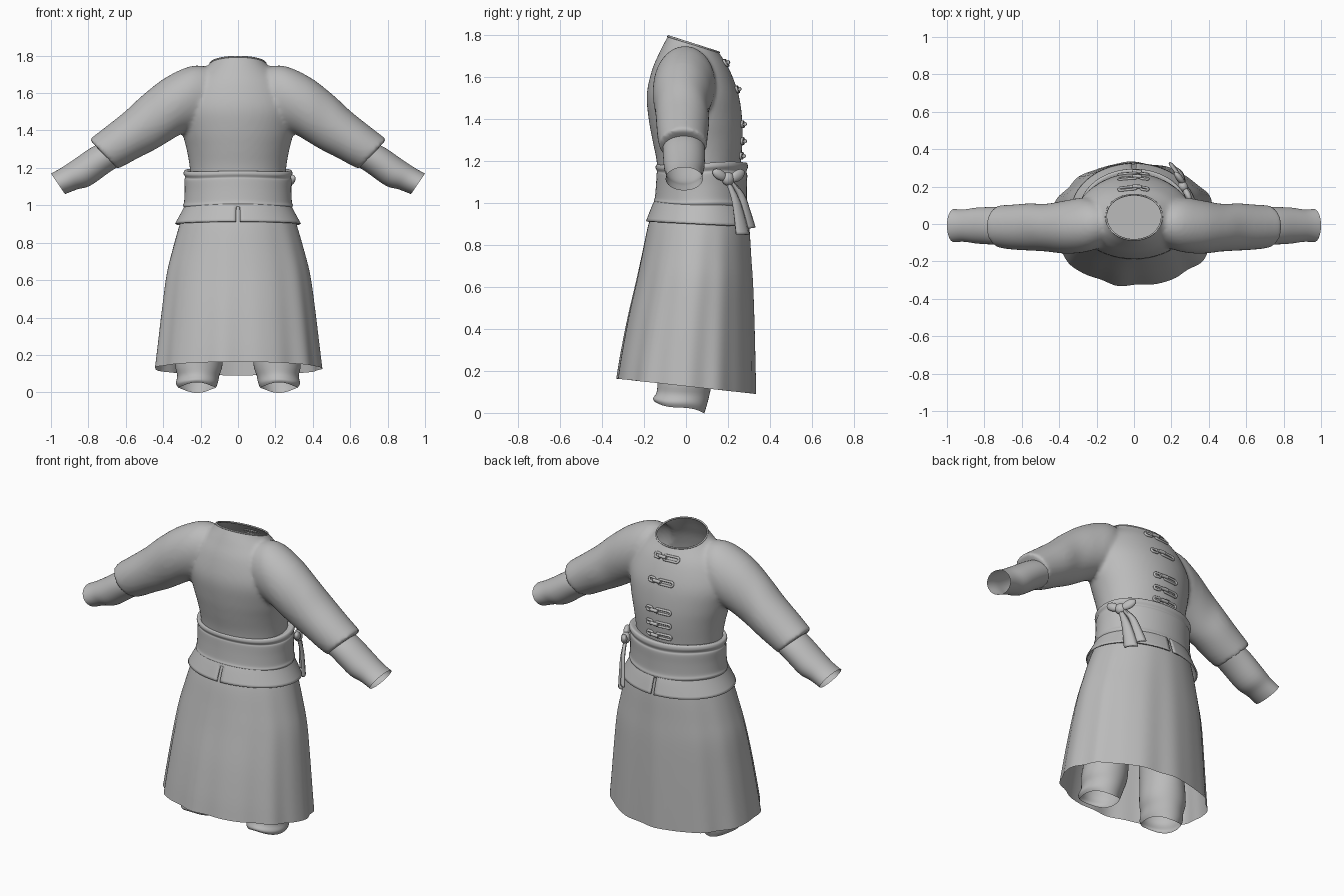
import bpy, bmesh, math
from mathutils import Vector
from mathutils.bvhtree import BVHTree

if "Cube" in bpy.data.objects:
    bpy.data.objects.remove(bpy.data.objects["Cube"])

cloth = bpy.data.materials.new("grey cloth")
cloth.diffuse_color = (0.5, 0.5, 0.5, 1)
cloth.use_nodes = True
cloth.node_tree.nodes["Principled BSDF"].inputs["Base Color"].default_value = cloth.diffuse_color


def finish(name, bm, angle=40):
    me = bpy.data.meshes.new(name)
    bmesh.ops.recalc_face_normals(bm, faces=bm.faces[:])
    bm.to_mesh(me)
    bm.free()
    me.materials.append(cloth)
    ob = bpy.data.objects.new(name, me)
    bpy.context.collection.objects.link(ob)
    smooth(ob, angle)
    return ob


def smooth(ob, angle=40):
    bpy.ops.object.select_all(action='DESELECT')
    ob.select_set(True)
    bpy.context.view_layer.objects.active = ob
    bpy.ops.object.shade_smooth_by_angle(angle=math.radians(angle))


def spline(rows, steps):
    """Catmull-Rom interpolation of the ring rows."""
    out = []
    for i in range(len(rows) - 1):
        p = [rows[max(0, min(len(rows) - 1, i + k))] for k in (-1, 0, 1, 2)]
        for s in range(steps):
            t = s / steps
            out.append([0.5 * (2 * b + (c - a) * t + (2 * a - 5 * b + 4 * c - d) * t * t
                               + (3 * b - a - 3 * c + d) * t ** 3) for a, b, c, d in zip(*p)])
    return out + [list(rows[-1])]


def loft(bm, rows, n=64, steps=4, caps=(False, False), tweak=None):
    """Each row is one elliptical ring: (ax, az, bx, bz, y0, y1)."""
    rows = spline(rows, steps)
    rings = []
    for k, (ax, az, bx, bz, y0, y1) in enumerate(rows):
        ring = []
        for j in range(n):
            a = 2 * math.pi * j / n
            c, s = math.cos(a), math.sin(a)
            co = Vector(((ax + bx) / 2 + (ax - bx) / 2 * c, (y0 + y1) / 2 + (y1 - y0) / 2 * s,
                         (az + bz) / 2 + (az - bz) / 2 * c))
            if tweak:
                co = tweak(co, k / (len(rows) - 1), a)
            ring.append(bm.verts.new(co))
        rings.append(ring)
    for r, q in zip(rings, rings[1:]):
        for j in range(n):
            bm.faces.new((r[j], r[(j + 1) % n], q[(j + 1) % n], q[j]))
    for use, ring in zip(caps, (rings[0], rings[-1])):
        if use:
            bm.faces.new(ring)
    bmesh.ops.recalc_face_normals(bm, faces=bm.faces[:])


def upright(rows):
    """Rows (z, half width, y0, y1) as level rings."""
    return [(w, z, -w, z, y0, y1) for z, w, y0, y1 in rows]


def mirrored(rows, s):
    return [(s * a, b, s * c, d, e, f) for a, b, c, d, e, f in rows]


# jacket: torso and wide sleeves fused, neck cut open
bm = bmesh.new()
loft(bm, upright([(1.08, .25, -.13, .25), (1.2, .258, -.14, .262), (1.3, .275, -.16, .27),
                  (1.4, .3, -.178, .268), (1.52, .315, -.187, .25), (1.64, .265, -.16, .205),
                  (1.72, .19, -.125, .155), (1.77, .14, -.1, .125), (1.83, .11, -.065, .1)]),
     caps=(True, True))
sleeve = [(.1, 1.72, .15, 1.42, -.11, .11), (.23, 1.748, .29, 1.385, -.15, .14),
          (.375, 1.69, .365, 1.345, -.158, .125), (.5, 1.597, .44, 1.3, -.147, .108),
          (.6, 1.505, .52, 1.26, -.142, .11), (.7, 1.425, .59, 1.222, -.137, .104),
          (.795, 1.352, .645, 1.195, -.127, .1)]
for s in (1, -1):
    loft(bm, mirrored(sleeve, s), n=48, caps=(True, True))
raw = finish("jacket", bm)
mod = raw.modifiers.new("fuse", 'REMESH')
mod.mode, mod.voxel_size = 'VOXEL', .012
mod = raw.modifiers.new("soften", 'SMOOTH')
mod.factor, mod.iterations = .5, 6
me = bpy.data.meshes.new_from_object(raw.evaluated_get(bpy.context.evaluated_depsgraph_get()))
bpy.data.objects.remove(raw)
bm = bmesh.new()
bm.from_mesh(me)
bmesh.ops.bisect_plane(bm, geom=bm.verts[:] + bm.edges[:] + bm.faces[:], clear_outer=True,
                       plane_co=(0, -.08, 1.793), plane_no=Vector((0, .075, .235)).normalized())
surface = BVHTree.FromBMesh(bm)
jacket = finish("jacket", bm, 50)

# inner sleeves, open at the wrist
for s, side in ((1, "right"), (-1, "left")):
    bm = bmesh.new()
    loft(bm, mirrored([(.72, 1.34, .62, 1.22, -.11, .088), (.79, 1.305, .69, 1.175, -.11, .09),
                       (.88, 1.243, .79, 1.105, -.105, .088), (.95, 1.197, .86, 1.085, -.095, .078),
                       (1, 1.17, .925, 1.06, -.097, .08)], s), n=48)
    finish("inner_sleeve_" + side, bm)


# skirt: flared with soft pleats and a hem dropping towards +y
def pleat(co, t, a):
    f = 1 + .014 * t * math.cos(11 * a + .6) + .006 * t * math.sin(17 * a)
    return Vector((co.x * f, .04 + (co.y - .04) * f, co.z - .11 * co.y * t))


bm = bmesh.new()
loft(bm, upright([(1.0, .275, -.14, .28), (.9, .312, -.178, .3), (.75, .355, -.21, .31),
                  (.625, .385, -.236, .318), (.44, .41, -.277, .324), (.25, .432, -.312, .328),
                  (.127, .446, -.33, .33)]), n=132, steps=5, tweak=pleat)
finish("skirt", bm)


# flap under the sash, slit at centre front and back
def slope(co, t, a):
    return Vector((co.x, co.y, co.z - .05 * (co.y - .06)))


bm = bmesh.new()
loft(bm, upright([(1.01, .276, -.142, .284), (.97, .295, -.16, .3), (.9, .333, -.187, .322)]),
     n=98, tweak=slope)
bmesh.ops.delete(bm, context='FACES', geom=[f for f in bm.faces if abs(f.calc_center_median().x) < .004
                                            and f.calc_center_median().z < .99])
flap = finish("waist_flap", bm)
mod = flap.modifiers.new("cloth", 'SOLIDIFY')
mod.thickness, mod.offset = .008, 0


# sash with rolled edges
def lift(co, t, a):
    return Vector((co.x, co.y, co.z + .05 * (co.y - .07) * (2 * t - 1)
                   + .004 * math.sin(3 * a)))


bm = bmesh.new()
loft(bm, upright([(1.0, .26, -.12, .27), (.985, .282, -.142, .286), (1.0, .293, -.153, .295),
                  (1.02, .288, -.148, .29), (1.08, .285, -.143, .29), (1.135, .286, -.14, .292),
                  (1.15, .282, -.138, .288), (1.17, .291, -.145, .295), (1.188, .282, -.138, .288),
                  (1.18, .25, -.11, .26)]), tweak=lift, steps=5)
finish("sash", bm, 60)


# trouser legs, open at the tilted cuff
def cuff(co, t, a):
    w = max(0, t - .5) * 2
    return Vector((co.x, co.y, co.z - .19 * (co.y + .035) * w + .006 * math.sin(3 * a) * w))


for s, side in ((1, "right"), (-1, "left")):
    bm = bmesh.new()
    loft(bm, mirrored([(.25, .9, .01, .9, -.12, .2), (.28, .6, .05, .6, -.12, .18),
                       (.31, .3, .08, .3, -.13, .14), (.335, .155, .082, .155, -.135, .125),
                       (.325, .09, .1, .09, -.14, .11), (.332, .05, .108, .05, -.157, .097),
                       (.32, .026, .118, .026, -.15, .087)], s), n=48, caps=(True, False), tweak=cuff)
    finish("trouser_leg_" + side, bm)


# cords: closed or open round tubes
def cord(name, pts, radius, closed=False):
    cu = bpy.data.curves.new(name, 'CURVE')
    cu.dimensions, cu.bevel_depth, cu.bevel_resolution = '3D', radius, 2
    cu.use_fill_caps = True
    sp = cu.splines.new('POLY')
    sp.points.add(len(pts) - 1)
    for p, co in zip(sp.points, pts):
        p.co = (*co, 1)
    sp.use_cyclic_u = closed
    cu.materials.append(cloth)
    ob = bpy.data.objects.new(name, cu)
    bpy.context.collection.objects.link(ob)


def on_front(x, z, gap=.004):
    hit = surface.ray_cast(Vector((x, 1, z)), Vector((0, -1, 0)))
    return hit[0] + hit[1] * gap


def stadium(x0, x1, z, r):
    pts = []
    for k in range(16):
        a = 2 * math.pi * (k + .5) / 16
        pts.append(on_front((x1 - r if math.cos(a) > 0 else x0 + r) + r * math.cos(a), z + r * math.sin(a)))
    return pts


# toggle fastenings down the +y side
for i, z in enumerate((1.665, 1.54, 1.375, 1.295, 1.225)):
    cord(f"long_loop_{i}", stadium(-.08, .012, z, .012), .007, True)
    cord(f"short_loop_{i}", stadium(.035, .075, z, .011), .007, True)
    cord(f"toggle_{i}", [on_front(x, z, .012) for x in (-.008, .01, .03, .04)], .01)

# neck binding
n = Vector((0, .075, .235)).normalized()
rim = [surface.find_nearest(Vector((.125 * math.cos(a), .037 + .118 * math.sin(a),
       1.757 - .0375 * math.sin(a))))[0] for a in [2 * math.pi * k / 48 for k in range(48)]]
cord("neck_binding", rim, .005, True)


# sash bow: knot, two ears and hanging tails
def blob(name, co, size, rot):
    bm = bmesh.new()
    bmesh.ops.create_uvsphere(bm, u_segments=20, v_segments=12, radius=1)
    ob = finish(name, bm)
    ob.location, ob.scale, ob.rotation_euler = co, size, rot


blob("bow_knot", (.262, .2, 1.115), (.026, .032, .032), (0, 0, .6))
blob("bow_ear_front", (.243, .245, 1.13), (.018, .045, .026), (.5, 0, .65))
blob("bow_ear_rear", (.285, .16, 1.135), (.018, .04, .024), (-.5, 0, .45))


def tail(name, pts, widths, across):
    bm = bmesh.new()
    rows = spline([(*p, w) for p, w in zip(pts, widths)], 5)
    grid = [[bm.verts.new(Vector(r[:3]) + Vector(across) * r[3] * u
                          + Vector((.8, .6, 0)) * .012 * (1 - u * u)) for u in (-1, -.5, 0, .5, 1)]
            for r in rows]
    for a, b in zip(grid, grid[1:]):
        for j in range(4):
            bm.faces.new((a[j], a[j + 1], b[j + 1], b[j]))
    ob = finish(name, bm)
    ob.modifiers.new("cloth", 'SOLIDIFY').thickness = .012


tail("bow_tail_long", [(.262, .2, 1.1), (.26, .235, 1.02), (.255, .255, .94), (.25, .272, .85)],
     (.014, .024, .032, .04), (-.6, .8, 0))
tail("bow_tail_side", [(.255, .21, 1.11), (.235, .262, 1.04), (.222, .285, .96), (.21, .305, .88)],
     (.014, .02, .028, .034), (-.6, .8, .1))
